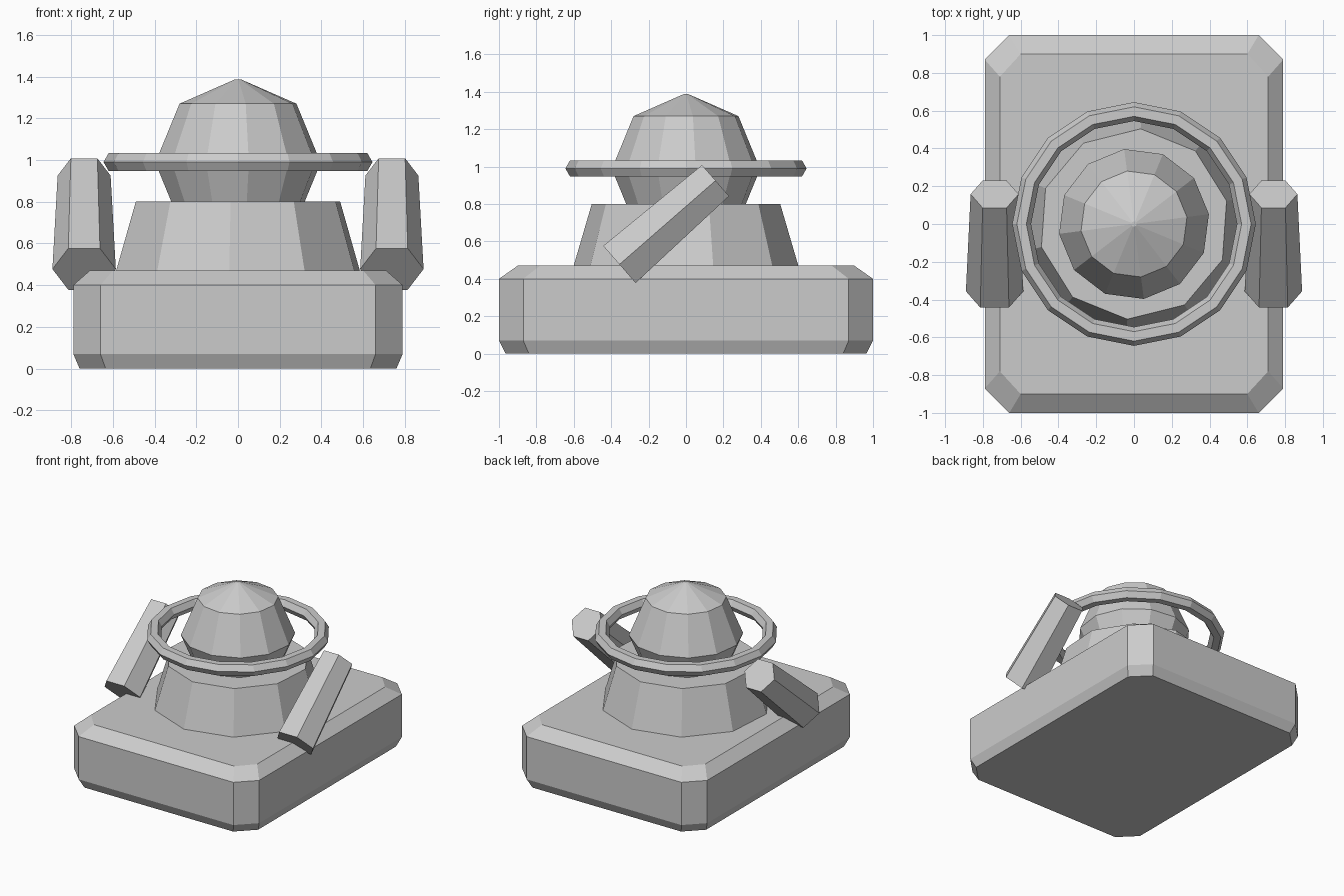
import bpy
import bmesh
from math import sin, cos, pi, radians

default_cube = bpy.data.objects.get("Cube")
if default_cube:
    bpy.data.objects.remove(default_cube)

GREY = (0.6, 0.6, 0.6, 1)
grey = bpy.data.materials.new("plain_grey")
grey.use_nodes = True
grey.diffuse_color = GREY
grey.node_tree.nodes["Principled BSDF"].inputs["Base Color"].default_value = GREY


def loft(name, rings, location=(0, 0, 0), tilt=0):
    """Skin a stack of matching point rings and cap both ends."""
    bm = bmesh.new()
    loops = [[bm.verts.new(p) for p in ring] for ring in rings]
    for low, high in zip(loops, loops[1:]):
        for i in range(len(low)):
            j = (i + 1) % len(low)
            bm.faces.new((low[i], low[j], high[j], high[i]))
    bm.faces.new(loops[0][::-1])
    bm.faces.new(loops[-1])
    bmesh.ops.recalc_face_normals(bm, faces=bm.faces)
    mesh = bpy.data.meshes.new(name)
    bm.to_mesh(mesh)
    bm.free()
    mesh.materials.append(grey)
    obj = bpy.data.objects.new(name, mesh)
    obj.location = location
    obj.rotation_euler.x = tilt
    bpy.context.collection.objects.link(obj)
    return obj


def circle(r, z, sides, phase=0):
    angles = [radians(phase) + 2 * pi * i / sides for i in range(sides)]
    return [(r * cos(a), r * sin(a), z) for a in angles]


def cut_rectangle(x, y, cut_x, cut_y, z):
    """Rectangle with its four corners cut off."""
    quarter = [(x, cut_y), (cut_x, y)]
    half = quarter + [(-px, py) for px, py in reversed(quarter)]
    return [(px, py, z) for px, py in half + [(-px, -py) for px, py in half]]


# Chamfered base block
loft("base", [cut_rectangle(0.76, 0.965, 0.635, 0.84, 0),
              cut_rectangle(0.79, 1.0, 0.66, 0.87, 0.07),
              cut_rectangle(0.79, 1.0, 0.66, 0.87, 0.40),
              cut_rectangle(0.71, 0.90, 0.60, 0.78, 0.47)])

# Tapered body
loft("body", [circle(0.605, 0.46, 10, 14), circle(0.505, 0.80, 10, 14)])

# Faceted ball head
HEAD_R, HEAD_Z = 0.4, 0.987
head_angles = [-pi / 4, 0, pi / 4, radians(88)]
loft("head", [circle(HEAD_R * cos(a), HEAD_Z + HEAD_R * sin(a), 12, 7.5)
              for a in head_angles])

# Ring floating around the head
bpy.ops.mesh.primitive_torus_add(major_segments=16, minor_segments=6,
                                 major_radius=0.595, minor_radius=0.05,
                                 location=(0, 0, 0.99))
ring = bpy.context.object
ring.name = "halo_ring"
ring.data.materials.append(grey)

# Six-sided arms leaning back
for side, x in (("left", 0.738), ("right", -0.738)):
    loft(side + "_arm", [circle(0.152, -0.341, 6), circle(0.127, 0.341, 6)],
         location=(x, -0.099, 0.701), tilt=radians(-48.9))
